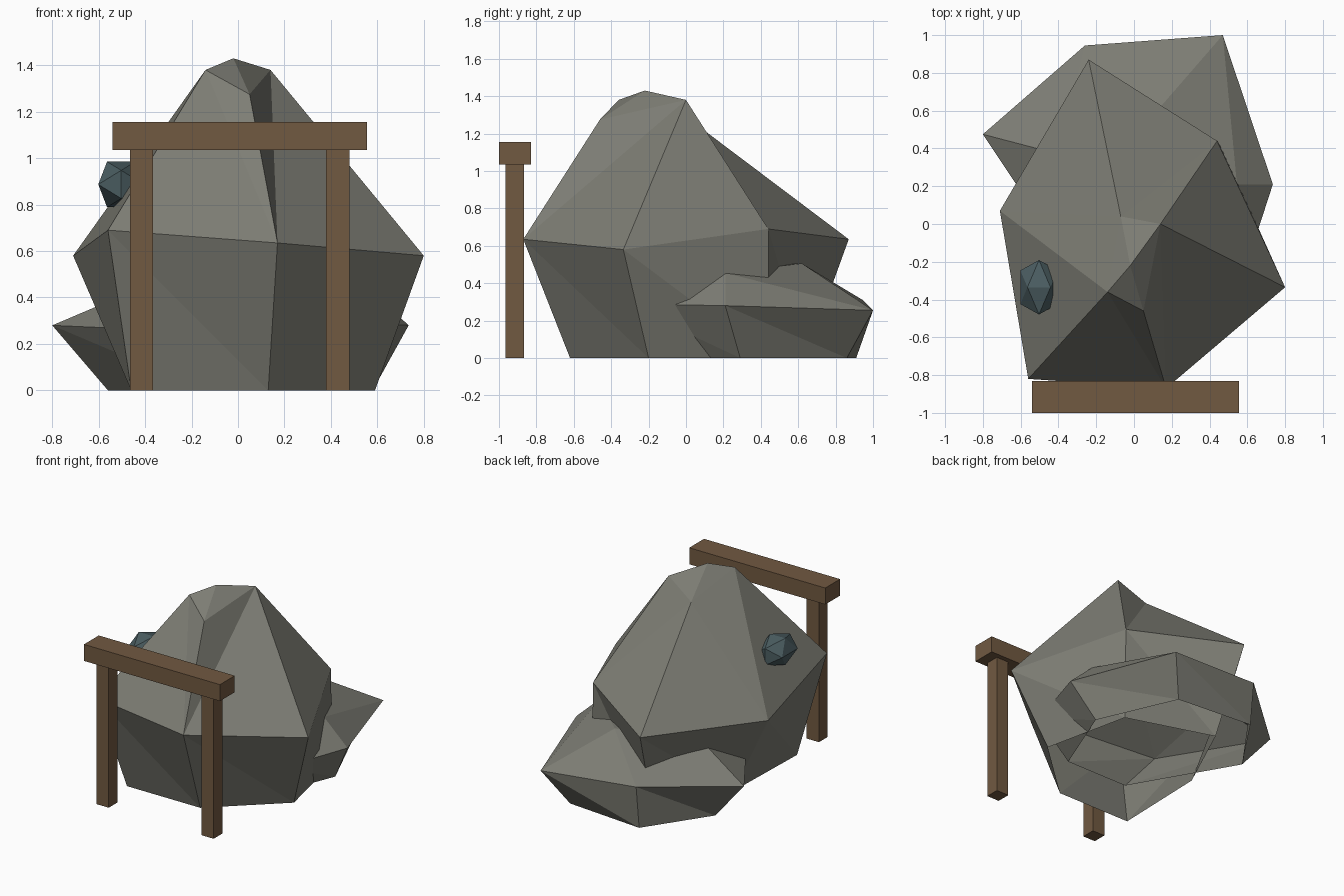
import bpy, bmesh
from mathutils import Vector

if "Cube" in bpy.data.objects:
    bpy.data.objects.remove(bpy.data.objects["Cube"])


def material(name, rgb):
    m = bpy.data.materials.new(name)
    m.diffuse_color = (*rgb, 1)
    m.use_nodes = True
    m.node_tree.nodes["Principled BSDF"].inputs["Base Color"].default_value = m.diffuse_color
    return m


STONE = material("grey_stone", (0.205, 0.205, 0.175))
WOOD = material("brown_wood", (0.165, 0.10, 0.053))
ORE = material("teal_ore", (0.07, 0.11, 0.12))


def finish(bm, name, mat):
    me = bpy.data.meshes.new(name)
    bmesh.ops.recalc_face_normals(bm, faces=bm.faces[:])
    bm.to_mesh(me)
    bm.free()
    me.materials.append(mat)
    ob = bpy.data.objects.new(name, me)
    bpy.context.collection.objects.link(ob)
    return ob


def rock(name, base, mid, top, crown):
    """Six-sided boulder shell, open underneath: base ring, wide middle ring, faceted crown."""
    bm = bmesh.new()
    b = [bm.verts.new((x, y, 0)) for x, y in base]
    m = [bm.verts.new(p) for p in mid]
    t = [bm.verts.new(p) for p in top]
    for i in range(6):
        j = (i + 1) % 6
        bm.faces.new((b[i], b[j], m[i]))
        bm.faces.new((b[j], m[j], m[i]))
    upper = m + t
    for f in crown:
        bm.faces.new([upper[i] for i in f])
    return finish(bm, name, STONE)


def box(name, lo, hi):
    bm = bmesh.new()
    bmesh.ops.create_cube(bm, size=1)
    lo, hi = Vector(lo), Vector(hi)
    for v in bm.verts:
        v.co = (lo + hi) / 2 + v.co * (hi - lo)
    return finish(bm, name, WOOD)


# Main boulder: crown indices 0-5 are the middle ring, 6+ the upper points
rock("main_boulder",
     [(-.44, .08), (-.46, -.62), (.13, -.62), (.59, -.20), (.45, .44), (-.18, .64)],
     [(-.71, .07, .58), (-.56, -.82, .69), (.17, -.87, .635),
      (.80, -.335, .58), (.44, .44, .69), (-.24, .87, .635)],
     [(-.14, -.36, 1.38), (.05, -.46, 1.275), (.14, 0, 1.38),
      (-.07, .04, 1.26), (-.02, -.22, 1.43)],
     [(0, 1, 6), (1, 2, 6), (2, 7, 6), (2, 8, 7), (2, 3, 8), (3, 4, 8),
      (4, 9, 8), (4, 5, 9), (5, 0, 9), (0, 6, 9),
      (6, 7, 10), (7, 8, 10), (8, 9, 10), (9, 6, 10)])

# Low boulder behind, running deep into the main one
rock("low_boulder",
     [(-.56, .465), (-.14, -.26), (.36, -.26), (.58, .29), (.33, .86), (-.26, .91)],
     [(-.80, .475, .28), (-.35, -.20, .26), (.56, -.33, .29),
      (.735, .21, .28), (.47, 1.0, .255), (-.26, .945, .31)],
     [(-.40, .37, .45), (.545, .21, .455), (.14, .62, .505), (.05, .1, .5)],
     [(0, 1, 6), (1, 2, 9), (1, 9, 6), (2, 7, 9), (2, 3, 7), (3, 4, 7), (4, 8, 7),
      (4, 5, 8), (5, 6, 8), (5, 0, 6), (6, 9, 8), (9, 7, 8)])

# Ore lump: stretched icosahedron lying on an edge
bm = bmesh.new()
g = 1.618
for a in (-1, 1):
    for c in (-1, 1):
        for p in ((a, 0, c * g), (a * g, c, 0), (0, a * g, c)):
            bm.verts.new((-.503 + p[0] * .061, -.335 + p[1] * .089, .887 + p[2] * .0605))
bmesh.ops.convex_hull(bm, input=bm.verts[:])
finish(bm, "ore_lump", ORE)

# Wooden frame in front
for side, x in (("left", -.415), ("right", .43)):
    box(side + "_post", (x - .05, -.965, 0), (x + .05, -.865, 1.04))
box("cross_beam", (-.54, -1, 1.035), (.555, -.83, 1.155))
